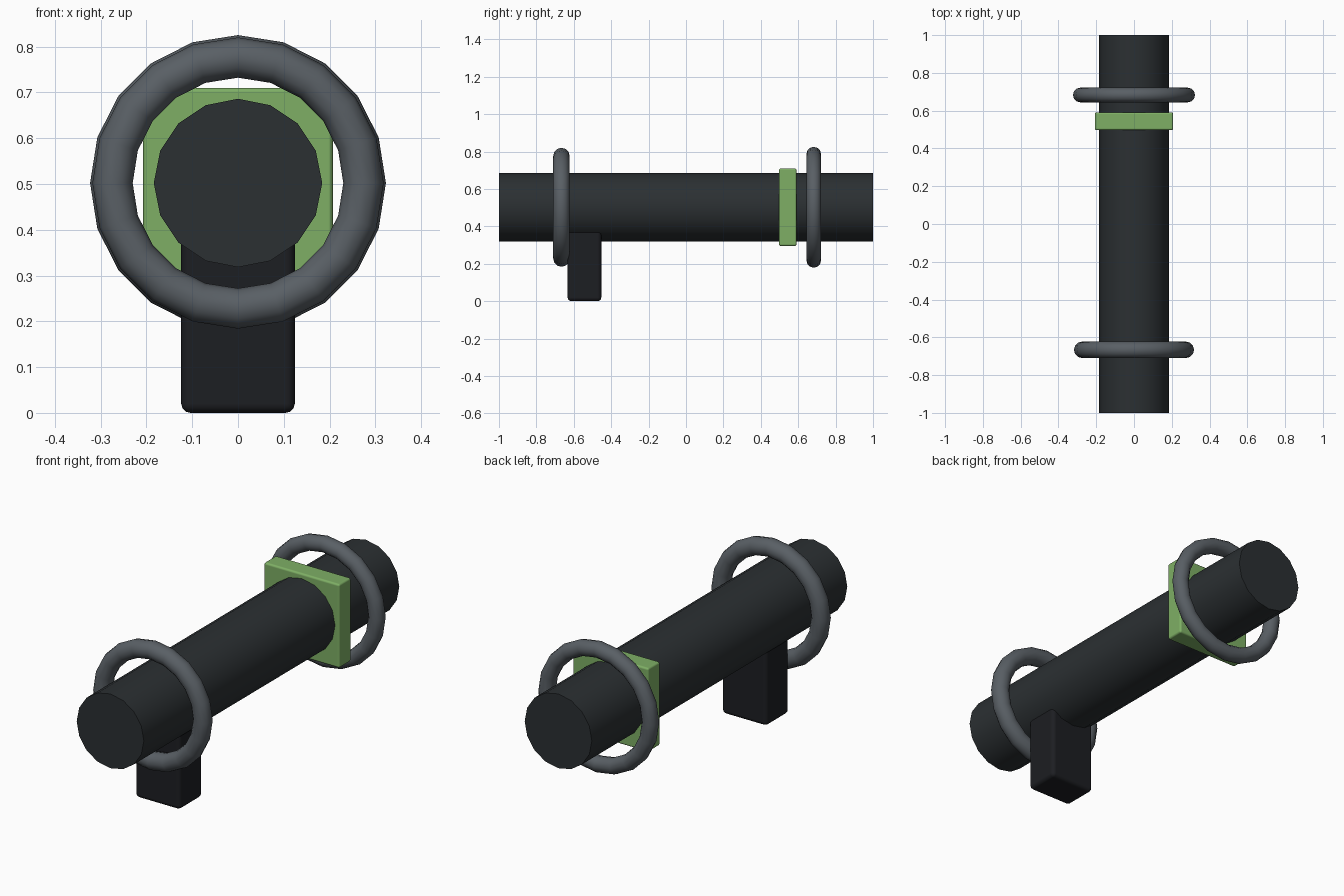
import bpy
from math import radians

if "Cube" in bpy.data.objects:
    bpy.data.objects.remove(bpy.data.objects["Cube"])

AXIS_Z = 0.502                        # height of the tube's axis
ALONG_Y = (radians(90), 0, 0)


def finish(name, color, smooth=40):
    ob = bpy.context.object
    ob.name = name
    mat = bpy.data.materials.new(name + "_paint")
    mat.diffuse_color = (*color, 1)
    mat.use_nodes = True
    mat.node_tree.nodes["Principled BSDF"].inputs["Base Color"].default_value = mat.diffuse_color
    ob.data.materials.append(mat)
    bpy.ops.object.shade_smooth_by_angle(angle=radians(smooth))
    return ob


def rounded_box(name, lo, hi, radius, color):
    centre = [(a + b) / 2 for a, b in zip(lo, hi)]
    bpy.ops.mesh.primitive_cube_add(size=1, location=centre)
    ob = bpy.context.object
    ob.scale = [b - a for a, b in zip(lo, hi)]
    bpy.ops.object.transform_apply(location=False, rotation=False, scale=True)
    bevel = ob.modifiers.new("rounded_edges", 'BEVEL')
    bevel.width = radius
    bevel.segments = 3
    bevel.harden_normals = True
    return finish(name, color, 180)


# Main tube: 16 sides, corners on the axes
bpy.ops.mesh.primitive_cylinder_add(vertices=16, radius=0.184, depth=2,
                                    location=(0, 0, AXIS_Z), rotation=ALONG_Y)
finish("tube", (0.024, 0.029, 0.032))

# Loose rings round both ends
for name, y, outer, minor in (("front_ring", -0.666, 0.318, 0.044),
                              ("back_ring", 0.683, 0.323, 0.039)):
    bpy.ops.mesh.primitive_torus_add(major_segments=20, minor_segments=12,
                                     major_radius=outer - minor, minor_radius=minor,
                                     location=(0, y, AXIS_Z), rotation=ALONG_Y)
    finish(name, (0.10, 0.115, 0.13))

# Square collar and mounting foot
rounded_box("collar", (-0.207, 0.497, 0.295), (0.207, 0.591, 0.71), 0.01,
            (0.21, 0.43, 0.13))
rounded_box("foot", (-0.124, -0.633, 0), (0.124, -0.453, 0.42), 0.02,
            (0.012, 0.013, 0.016))
